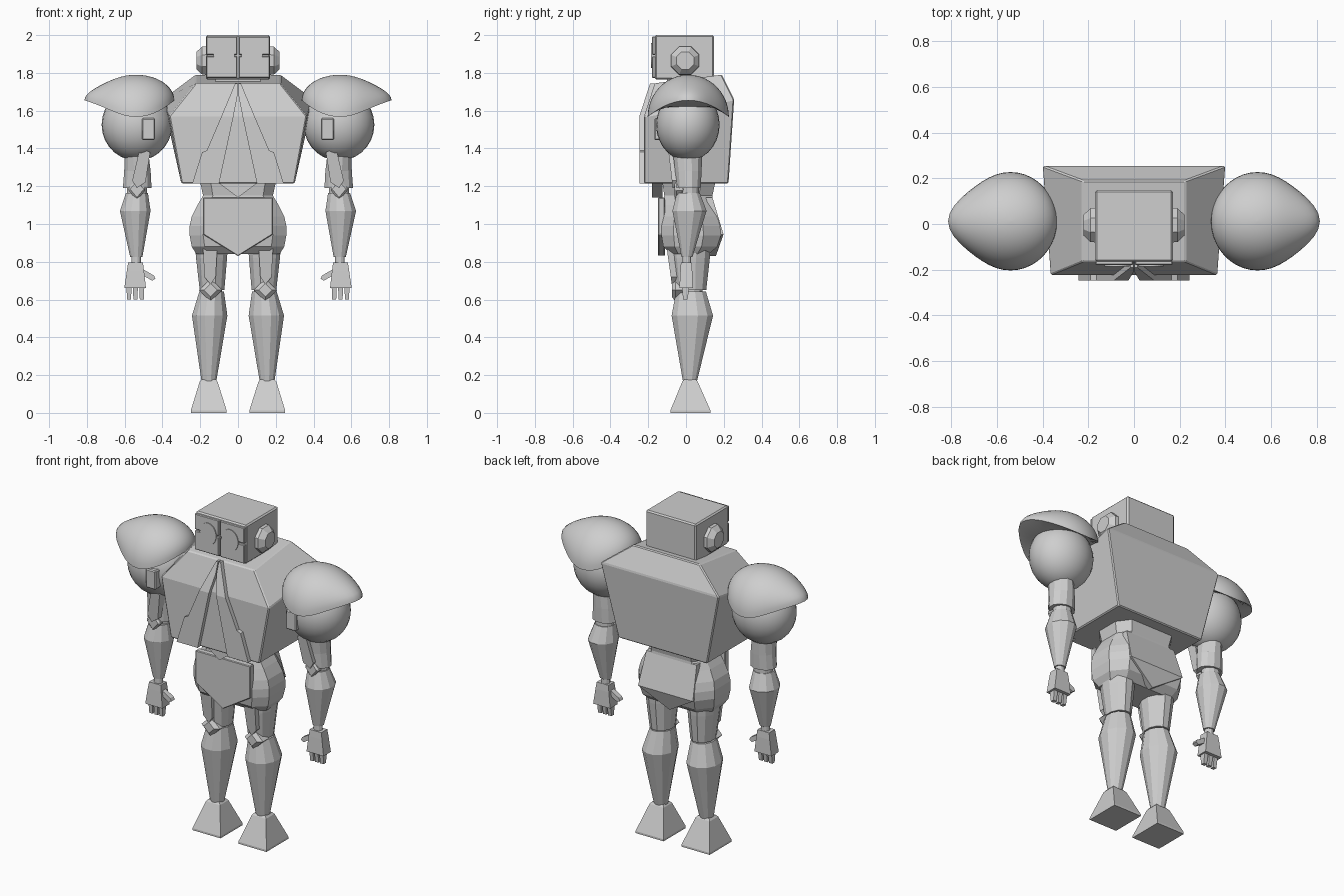
import bpy, bmesh, math

if "Cube" in bpy.data.objects:
    bpy.data.objects.remove(bpy.data.objects["Cube"])

grey = bpy.data.materials.new("plain_grey")
grey.diffuse_color = (0.62, 0.62, 0.62, 1)
grey.use_nodes = True
grey.node_tree.nodes["Principled BSDF"].inputs["Base Color"].default_value = grey.diffuse_color


def make(name, verts, faces, mirror=False, bevel=0, smooth=False):
    me = bpy.data.meshes.new(name)
    bm = bmesh.new()
    vs = [bm.verts.new(v) for v in verts]
    for f in faces:
        bm.faces.new([vs[i] for i in f])
    bmesh.ops.recalc_face_normals(bm, faces=bm.faces)
    for f in bm.faces:
        f.smooth = smooth
    bm.to_mesh(me)
    bm.free()
    me.materials.append(grey)
    ob = bpy.data.objects.new(name, me)
    bpy.context.collection.objects.link(ob)
    if bevel:
        b = ob.modifiers.new("bevel", 'BEVEL')
        b.width, b.segments = bevel, 1
    if mirror:
        ob.modifiers.new("mirror", 'MIRROR').use_mirror_merge = False
    if smooth:
        bpy.context.view_layer.objects.active = ob
        ob.select_set(True)
        bpy.ops.object.shade_smooth_by_angle(angle=math.radians(40))
        ob.select_set(False)
    return ob


def loft(name, rings, **kw):
    """Skin equal-length point rings and cap both ends."""
    n = len(rings[0])
    faces = [list(range(n)), [(len(rings) - 1) * n + i for i in range(n)]]
    for r in range(len(rings) - 1):
        for i in range(n):
            j = (i + 1) % n
            faces.append([r * n + i, r * n + j, (r + 1) * n + j, (r + 1) * n + i])
    return make(name, [p for ring in rings for p in ring], faces, **kw)


def rect(x0, x1, y0, y1, z):
    return [(x0, y0, z), (x1, y0, z), (x1, y1, z), (x0, y1, z)]


def oval(x0, x1, y0, y1, z, n=12):
    cx, cy, a, b = (x0 + x1) / 2, (y0 + y1) / 2, (x1 - x0) / 2, (y1 - y0) / 2
    return [(cx + a * math.cos(2 * math.pi * (i + .5) / n),
             cy + b * math.sin(2 * math.pi * (i + .5) / n), z) for i in range(n)]


def limb(name, rows, shape=oval, **kw):
    return loft(name, [shape(*r) for r in rows], mirror=True, **kw)


def plate(name, pts, front, back, **kw):
    """Slab from an x-z outline; front and back give y as a function of z."""
    return loft(name, [[(x, f(z), z) for x, z in pts] for f in (front, back)], **kw)


def flat(y):
    return lambda z: y


def box(name, x0, x1, y0, y1, z0, z1, **kw):
    return loft(name, [rect(x0, x1, y0, y1, z0), rect(x0, x1, y0, y1, z1)], **kw)


# Head with split face plates, eyes and ear caps
box("head", -.17, .17, -.165, .148, 1.765, 2.0, bevel=.008)
box("face_plate_upper", .004, .168, -.18, -.16, 1.896, 1.992, mirror=True, bevel=.004)
box("face_plate_lower", .004, .168, -.18, -.16, 1.773, 1.888, mirror=True, bevel=.004)
ring = [(.074 + .055 * math.cos(math.pi * i / 16), 1.893 + .066 * math.sin(math.pi * i / 16))
        for i in range(32)]
plate("eye", ring, flat(-.185), flat(-.15), mirror=True)
loft("ear_cap", [[(x, -.005 + r * math.cos(math.pi * (i + .5) / 4),
                   1.865 + r * math.sin(math.pi * (i + .5) / 4)) for i in range(8)]
                 for x, r in ((.16, .082), (.19, .08), (.22, .05))], mirror=True)
box("neck", -.12, .12, -.1, .1, 1.72, 1.78)

# Torso: narrow base, wide shoulder line, sloping top
loft("torso", [
    rect(-.30, .30, -.222, .225, 1.215),
    [(-.365, -.222, 1.57), (.365, -.222, 1.57), (.40, .255, 1.66), (-.40, .255, 1.66)],
    [(-.225, -.165, 1.745), (.225, -.165, 1.745), (.225, .19, 1.79), (-.225, .19, 1.79)]],
    bevel=.006)


def chest_y(off):
    return lambda z: -.222 - off + max(0, z - 1.57) * .057 / .175


# Raised stepped lapels around a pointed centre
plate("lapel_lower", [(.024, 1.57), (.088, 1.57), (.165, 1.39), (.19, 1.38), (.242, 1.215),
                      (.10, 1.215)], chest_y(.025), chest_y(-.02), mirror=True)
plate("lapel_upper", [(.003, 1.68), (.024, 1.57), (.088, 1.57), (.015, 1.745), (.003, 1.745)],
      chest_y(.025), chest_y(-.02), mirror=True)
plate("centre_tip", [(-.10, 1.23), (.10, 1.23), (.10, 1.215), (0, 1.14), (-.10, 1.215)],
      flat(-.18), flat(-.125))

# Waist and hips
hips = [(.20, -.125, .155, 1.22), (.185, -.115, .14, 1.15), (.215, -.12, .145, 1.10),
        (.245, -.125, .165, 1.04), (.256, -.13, .18, .99), (.256, -.13, .185, .94),
        (.245, -.12, .165, .88), (.22, -.08, .12, .84)]
loft("hips", [[(-w, a * .5, z), (-w * .72, a, z), (w * .72, a, z), (w, a * .5, z),
               (w, b * .5, z), (w * .72, b, z), (-w * .72, b, z), (-w, b * .5, z)]
              for w, a, b, z in hips])
plate("front_skirt", [(-.185, 1.14), (.185, 1.14), (.185, .945), (0, .83), (-.185, .945)],
      flat(-.148), flat(-.112), bevel=.004)
for nm, pts, f in (
        ("back_skirt_upper", [(-.17, 1.14), (.17, 1.14), (.185, .945), (-.185, .945)],
         lambda z: .14 + (1.14 - z) * .3),
        ("back_skirt_lower", [(-.185, .945), (.185, .945), (0, .83)],
         lambda z: .1985 - (.945 - z) * .35)):
    plate(nm, pts, f, lambda z, f=f: f(z) - .035)

# Shoulder balls
rows, n = 14, 28
loft("shoulder_ball", [[(.535 + .187 * math.sin(t) * math.cos(2 * math.pi * i / n),
                         .01 + .168 * math.sin(t) * math.sin(2 * math.pi * i / n),
                         1.525 + .19 * math.cos(t)) for i in range(n)]
                       for t in [math.pi * (k + .15) / (rows + .3) for k in range(rows + 1)]],
     mirror=True, smooth=True)


# Shoulder caps: domes drawn out to a point on the outer side
def cap_point(t, a):
    s, c = math.sin(t), math.cos(a)
    out = .07 * max(0, c) ** 5 * s ** 5
    zr = 1.567 + .088 * c * c
    return (.54 + .203 * c * s + out, .012 + .215 * math.sin(a) * s,
            zr + (1.79 - zr) * math.cos(t))


loft("shoulder_cap", [[cap_point(math.pi / 2 * (k + .1) / 12.1, 2 * math.pi * i / 40)
                       for i in range(40)] for k in range(13)]
     + [[(.54 + .15 * math.cos(2 * math.pi * i / 40), .012 + .15 * math.sin(2 * math.pi * i / 40),
          1.62) for i in range(40)]], mirror=True, smooth=True)
box("shoulder_box", .44, .508, -.168, -.08, 1.445, 1.56, mirror=True, bevel=.006)

# Arms
limb("upper_arm", [(.475, .60, -.075, .09, 1.40), (.46, .605, -.06, .085, 1.28),
                   (.455, .612, -.052, .08, 1.19)])
plate("upper_arm_guard", [(.465, 1.38), (.52, 1.40), (.56, 1.23), (.535, 1.19), (.49, 1.22)],
      lambda z: -.07 - (z - 1.19) * .12, flat(-.03), mirror=True)
limb("elbow", [(.48, .59, -.03, .07, 1.21), (.48, .59, -.03, .07, 1.14)])
plate("elbow_pad", [(.485, 1.185), (.535, 1.24), (.585, 1.185), (.535, 1.125)],
      flat(-.06), flat(-.01), mirror=True, bevel=.01)
limb("forearm", [(.475, .595, -.05, .075, 1.165), (.460, .628, -.075, .112, 1.07),
                 (.505, .572, -.025, .035, .825)])
limb("wrist", [(.513, .565, -.02, .028, .84), (.513, .565, -.02, .028, .78)])
limb("hand", [(.503, .582, -.027, .03, .795), (.498, .588, -.03, .033, .755),
              (.487, .602, -.035, .036, .66)], shape=rect)
for i in range(3):
    x = .496 + i * .034
    limb("finger_%d" % (i + 1), [(x, x + .026, -.022, .018, .67), (x + .002, x + .024, -.015, .008, .60)],
         shape=rect)
plate("thumb", [(.51, .765), (.445, .727), (.437, .71), (.455, .70), (.515, .735)],
      flat(-.018), flat(.014), mirror=True)

# Legs
limb("thigh", [(.05, .232, -.085, .135, .90), (.055, .225, -.08, .13, .82),
               (.07, .205, -.055, .11, .65)])
plate("thigh_guard", [(.11, .87), (.185, .87), (.178, .72), (.145, .68), (.118, .72)],
      lambda z: -.075 - (z - .68) * .14, flat(-.03), mirror=True)
limb("knee", [(.082, .195, -.035, .09, .68), (.082, .195, -.035, .09, .62)])
loft("knee_pad", [[(.145 + r * x, y, .65 + r * z) for x, z in ((1, .0), (0, 1), (-1, 0), (0, -1))]
                  for y, r in ((.0, .062), (-.055, .062), (-.075, .035))], mirror=True)
limb("shin", [(.072, .207, -.055, .108, .643), (.053, .247, -.08, .147, .515),
              (.113, .195, -.018, .06, .17)])
limb("foot", [(.06, .25, -.083, .13, 0), (.06, .25, -.083, .13, .012),
              (.108, .203, -.02, .062, .165), (.118, .193, -.01, .052, .177)], shape=rect)
